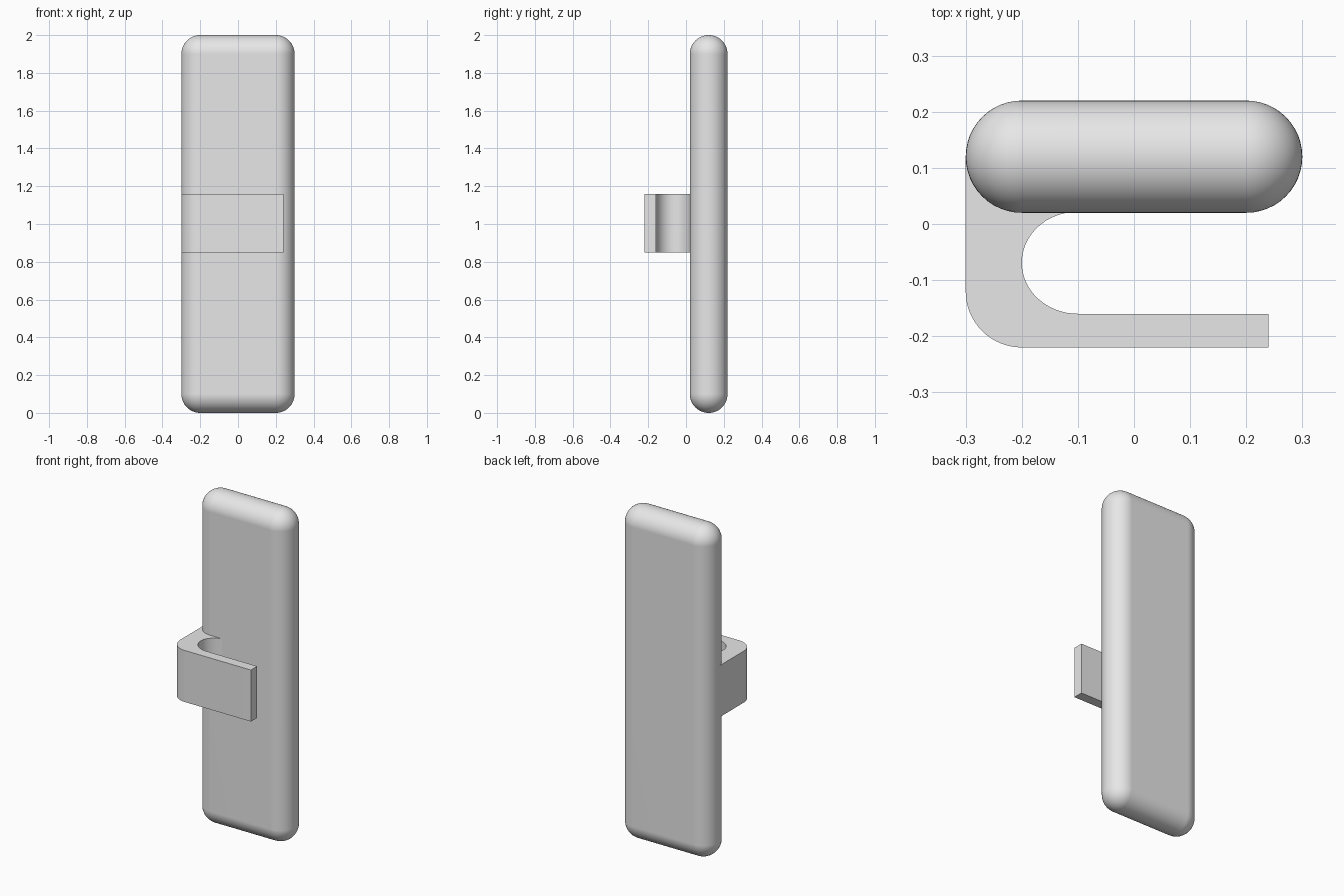
import bpy
import bmesh
from math import cos, sin, pi, radians

if "Cube" in bpy.data.objects:
    bpy.data.objects.remove(bpy.data.objects["Cube"], do_unlink=True)

GREY = (0.8, 0.8, 0.8, 1.0)
grey = bpy.data.materials.new("light_grey")
grey.use_nodes = True
grey.diffuse_color = GREY
grey.node_tree.nodes["Principled BSDF"].inputs["Base Color"].default_value = GREY


def arc(cx, cy, rx, ry, start, end, steps):
    """Points along an elliptical arc, angles in degrees."""
    angles = [radians(start + (end - start) * i / steps) for i in range(steps + 1)]
    return [(cx + rx * cos(a), cy + ry * sin(a)) for a in angles]


def finish(bm, name):
    bmesh.ops.recalc_face_normals(bm, faces=bm.faces)
    mesh = bpy.data.meshes.new(name)
    bm.to_mesh(mesh)
    bm.free()
    mesh.materials.append(grey)
    obj = bpy.data.objects.new(name, mesh)
    bpy.context.collection.objects.link(obj)
    bpy.ops.object.select_all(action='DESELECT')
    obj.select_set(True)
    bpy.context.view_layer.objects.active = obj
    bpy.ops.object.shade_smooth_by_angle(angle=radians(30))
    return obj


# Body: rounded-rectangle rings swept from front to back, fully rounded rim
R, STEPS = 0.1, 12
CORNERS = [(0.2, 1.9, 0), (-0.2, 1.9, 90), (-0.2, 0.1, 180), (0.2, 0.1, 270)]
bm = bmesh.new()
rings = []
for i in range(2 * STEPS + 1):
    t = pi * i / (2 * STEPS)
    r = R * sin(t)
    ring = [p for x, z, a in CORNERS for p in arc(x, z, r, r, a, a + 90, STEPS)]
    rings.append([bm.verts.new((x, 0.12 - R * cos(t), z)) for x, z in ring])
for a, b in zip(rings, rings[1:]):
    for j in range(len(a)):
        k = (j + 1) % len(a)
        bm.faces.new((a[j], a[k], b[k], b[j]))
bm.faces.new(rings[0])
bm.faces.new(rings[-1])
bmesh.ops.remove_doubles(bm, verts=bm.verts, dist=1e-5)
body = finish(bm, "body")
body.modifiers.new("flat_face_normals", 'WEIGHTED_NORMAL').keep_sharp = True

# Clip: hooked profile extruded upward, its root buried in the body
profile = [(-0.2, 0.12), (-0.3, 0.12)]
profile += arc(-0.2, -0.12, 0.1, 0.1, 180, 270, 16)
profile += [(0.24, -0.22), (0.24, -0.16)]
profile += arc(-0.1, -0.069, 0.1, 0.091, 270, 90, 32)
profile += [(-0.1, 0.06)]
bm = bmesh.new()
base = bm.faces.new([bm.verts.new((x, y, 0.85)) for x, y in profile])
top = bmesh.ops.extrude_face_region(bm, geom=[base])
bmesh.ops.translate(bm, vec=(0, 0, 0.31),
                    verts=[v for v in top["geom"] if isinstance(v, bmesh.types.BMVert)])
finish(bm, "clip")
